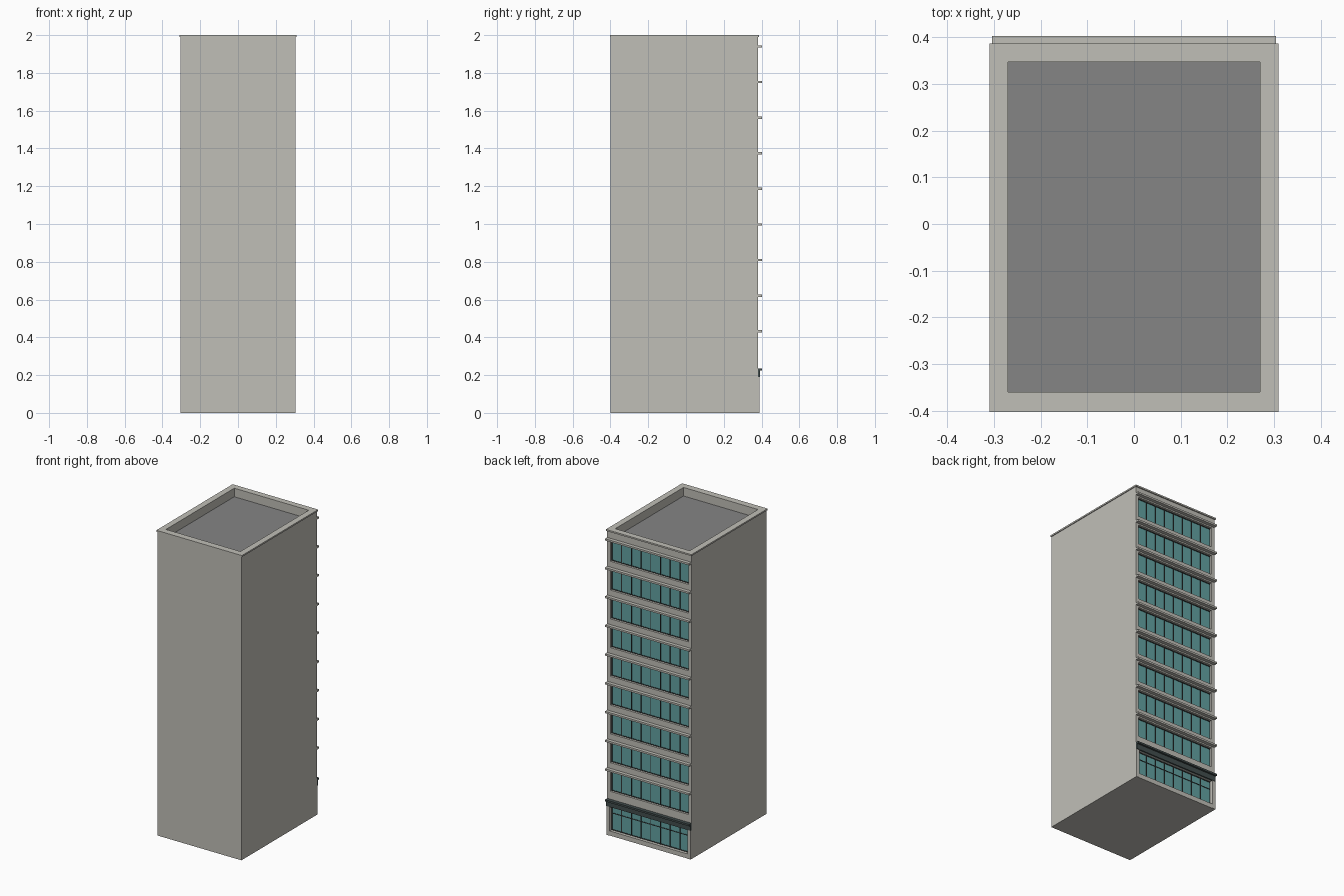
import bpy
import bmesh
from mathutils import Matrix, Vector

old = bpy.data.objects.get("Cube")
if old:
    bpy.data.objects.remove(old, do_unlink=True)


def material(name, color):
    m = bpy.data.materials.new(name)
    m.use_nodes = True
    m.diffuse_color = (*color, 1)
    m.node_tree.nodes["Principled BSDF"].inputs["Base Color"].default_value = (*color, 1)
    return m


CONCRETE = material("warm grey concrete", (0.53, 0.52, 0.475))
ROOF = material("roof grey", (0.235, 0.235, 0.235))
GLASS = material("teal glass", (0.125, 0.36, 0.36))
FRAME = material("dark frame", (0.03, 0.035, 0.035))
CANOPY = material("canopy slate", (0.055, 0.075, 0.075))


def finish(name, bm, mat):
    bmesh.ops.recalc_face_normals(bm, faces=bm.faces)
    mesh = bpy.data.meshes.new(name)
    bm.to_mesh(mesh)
    bm.free()
    mesh.materials.append(mat)
    obj = bpy.data.objects.new(name, mesh)
    bpy.context.collection.objects.link(obj)


def boxes(name, spans, mat):
    """One object from boxes given as (x0, x1, y0, y1, z0, z1)."""
    bm = bmesh.new()
    for x0, x1, y0, y1, z0, z1 in spans:
        mid = Vector((x0 + x1, y0 + y1, z0 + z1)) / 2
        size = Matrix.Diagonal((x1 - x0, y1 - y0, z1 - z0, 1))
        bmesh.ops.create_cube(bm, size=1, matrix=Matrix.Translation(mid) @ size)
    finish(name, bm, mat)


def ring(name, outer, inner, z0, z1, mat):
    """Rectangular ring; each rectangle is (half width, y0, y1)."""
    bm = bmesh.new()
    loops = []
    for (w, y0, y1), z in ((outer, z0), (outer, z1), (inner, z1), (inner, z0)):
        corners = ((-w, y0), (w, y0), (w, y1), (-w, y1))
        loops.append([bm.verts.new((x, y, z)) for x, y in corners])
    for i in range(4):
        a, b = loops[i], loops[(i + 1) % 4]
        for j in range(4):
            k = (j + 1) % 4
            bm.faces.new((a[j], a[k], b[k], b[j]))
    finish(name, bm, mat)


# Main dimensions
W, FRONT, WALL, FACE = 0.305, -0.40, 0.36, 0.38
WALL_TOP, FLOORS, PITCH, PANES = 1.94, 9, 0.1885, 8
OPEN = W - 0.022
INNER = (0.27, -0.36, 0.347)
ledge_z = [WALL_TOP - PITCH * k for k in reversed(range(FLOORS))]
openings = [(z - 0.145, z - 0.015) for z in ledge_z]
shop = (0.03, 0.19)

# Tower body and roof
boxes("tower_body", [(-W, W, FRONT, WALL, 0, WALL_TOP)], CONCRETE)
ring("parapet", (W, FRONT, FACE), INNER, WALL_TOP, 1.99, CONCRETE)
ring("parapet_cap", (0.31, -0.403, 0.387), INNER, 1.99, 2.0, CONCRETE)
boxes("roof_deck", [(-INNER[0], INNER[0], INNER[1], INNER[2], WALL_TOP, WALL_TOP + 0.004)], ROOF)

# Facade piers, spandrels and ledges
boxes("facade_piers", [(min(s * W, s * OPEN), max(s * W, s * OPEN), WALL, FACE, 0.19, WALL_TOP)
                       for s in (-1, 1)], CONCRETE)
bottoms = [shop[1]] + [top for _, top in openings]
tops = [low for low, _ in openings] + [WALL_TOP]
boxes("spandrels", [(-OPEN, OPEN, WALL, FACE, a, b) for a, b in zip(bottoms, tops)], CONCRETE)
boxes("floor_ledges", [(-W, W, FACE, 0.403, z - 0.006, z + 0.006) for z in ledge_z], CONCRETE)

# Ground floor surround and canopy
boxes("ground_piers", [(min(s * W, s * OPEN), max(s * W, s * OPEN), WALL, 0.388, 0, 0.19)
                       for s in (-1, 1)], CONCRETE)
boxes("ground_plinth", [(-OPEN, OPEN, WALL, 0.386, 0, shop[0])], CONCRETE)
boxes("canopy", [(-W, W, FACE, 0.391, 0.19, 0.224),
                 (-W, W, FACE, 0.403, 0.224, 0.236)], CANOPY)

# Window glass with dark frames and mullions
rows = [shop] + openings
boxes("window_glass", [(-OPEN, OPEN, WALL, WALL + 0.003, a, b) for a, b in rows], GLASS)
bars = []
t = 0.002
for a, b in rows:
    for i in range(PANES + 1):
        x = (-OPEN + t) + i * 2 * (OPEN - t) / PANES
        bars.append((x - t, x + t, WALL, WALL + 0.007, a, b))
    for z in (a + t, b - t):
        bars.append((-OPEN, OPEN, WALL, WALL + 0.006, z - t, z + t))
bars.append((-OPEN, OPEN, WALL, WALL + 0.006, 0.138, 0.142))
boxes("window_frames", bars, FRAME)
